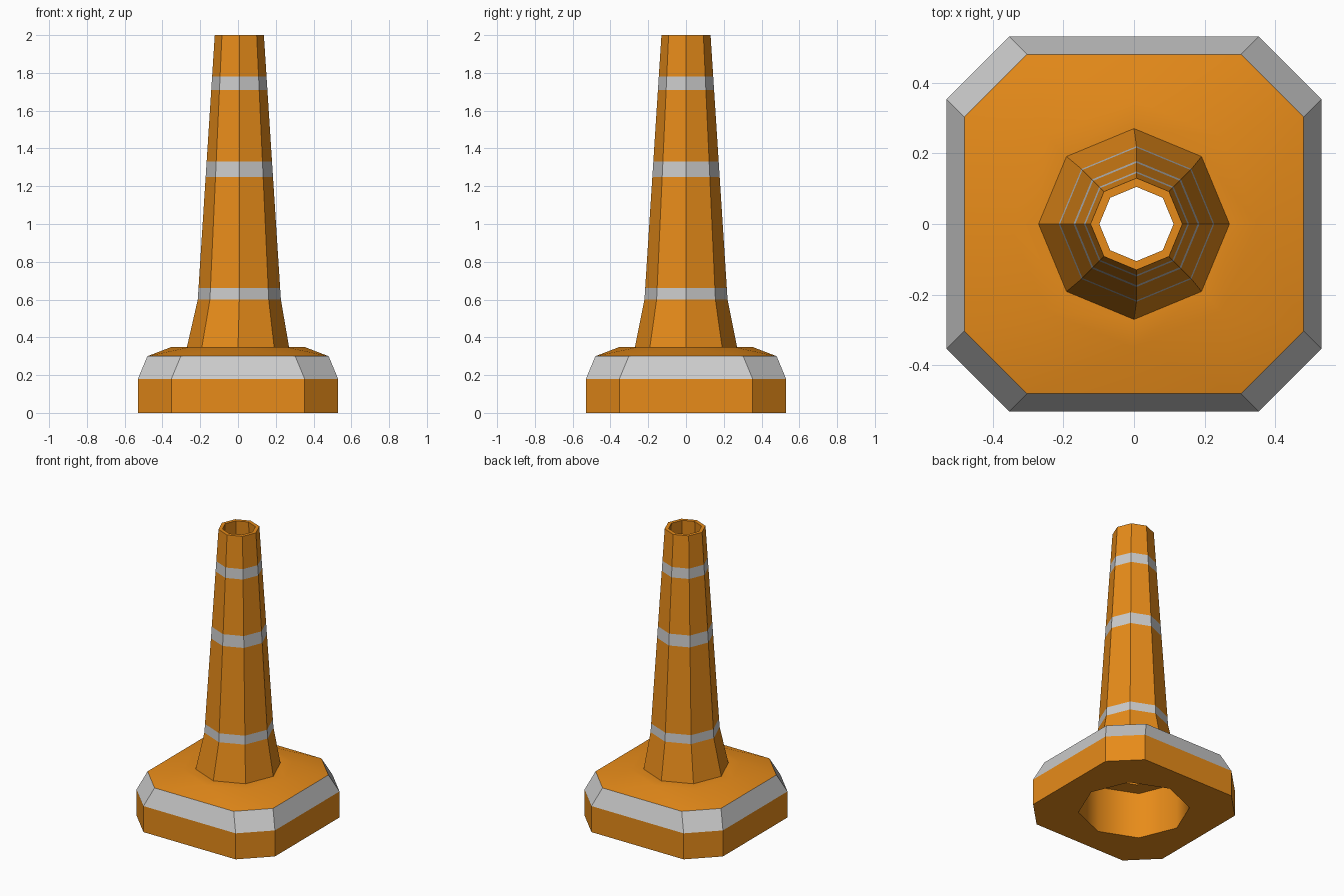
import bpy, bmesh
from math import cos, sin, pi

if "Cube" in bpy.data.objects:
    bpy.data.objects.remove(bpy.data.objects["Cube"])

SHIFT = 0.007  # the sleeve sits slightly off centre in x


def material(name, color):
    mat = bpy.data.materials.new(name)
    mat.diffuse_color = color
    mat.use_nodes = True
    mat.node_tree.nodes["Principled BSDF"].inputs["Base Color"].default_value = mat.diffuse_color
    return mat


ORANGE = material("orange", (0.8, 0.26, 0.01, 1))
GREY = material("grey", (0.8, 0.8, 0.8, 1))


def ring(r, z, dx=0.0):
    """Eight-sided ring with a corner on +x."""
    return [(r * cos(k * pi / 4) + dx, r * sin(k * pi / 4), z) for k in range(8)]


def cut_square(h, c, z):
    """Square with cut corners; edge k faces the angle k * 45 degrees."""
    pts = [(h, -c), (h, c), (c, h), (-c, h), (-h, c), (-h, -c), (-c, -h), (c, -h)]
    return [(x, y, z) for x, y in pts]


def loft(name, loops, grey=(), smooth=(), split=()):
    """Skin a list of 8-point loops; span numbers choose grey, smooth or triangles."""
    bm = bmesh.new()
    rows = [[bm.verts.new(p) for p in loop] for loop in loops]
    for s, (a, b) in enumerate(zip(rows, rows[1:])):
        for k in range(8):
            n = (k + 1) % 8
            if s in split:
                faces = [(a[k], a[n], b[k]), (a[n], b[n], b[k])]
            else:
                faces = [(a[k], a[n], b[n], b[k])]
            for vs in faces:
                f = bm.faces.new(vs)
                f.material_index = int(s in grey)
                f.smooth = s in smooth
    mesh = bpy.data.meshes.new(name)
    bm.to_mesh(mesh)
    bm.free()
    mesh.materials.append(ORANGE)
    mesh.materials.append(GREY)
    obj = bpy.data.objects.new(name, mesh)
    bpy.context.collection.objects.link(obj)
    return obj


# Base: hollow underside, cut-corner body, grey bevel, sloping top
loft("base", [
    ring(0.24, 0.32),
    ring(0.35, 0.32),
    ring(0.35, 0.0),
    cut_square(0.53, 0.353, 0.0),
    cut_square(0.53, 0.353, 0.18),
    cut_square(0.48, 0.303, 0.30),
    ring(0.35, 0.35),
    ring(0.27, 0.35),
], grey={4}, smooth={1, 5, 6}, split={5})

# Sleeve: flared foot, tapering tube with three grey bands, open top, inner wall
levels = [0.60, 0.66, 1.25, 1.33, 1.71, 1.78, 2.0]
outer = [ring(0.22 - 0.09 * (z - 0.6) / 1.4, z, SHIFT) for z in levels]
loft("sleeve", [ring(0.27, 0.35)] + outer + [
    ring(0.105, 2.0, SHIFT),
    ring(0.195, 0.60, SHIFT),
    ring(0.24, 0.32),
], grey={1, 3, 5})
